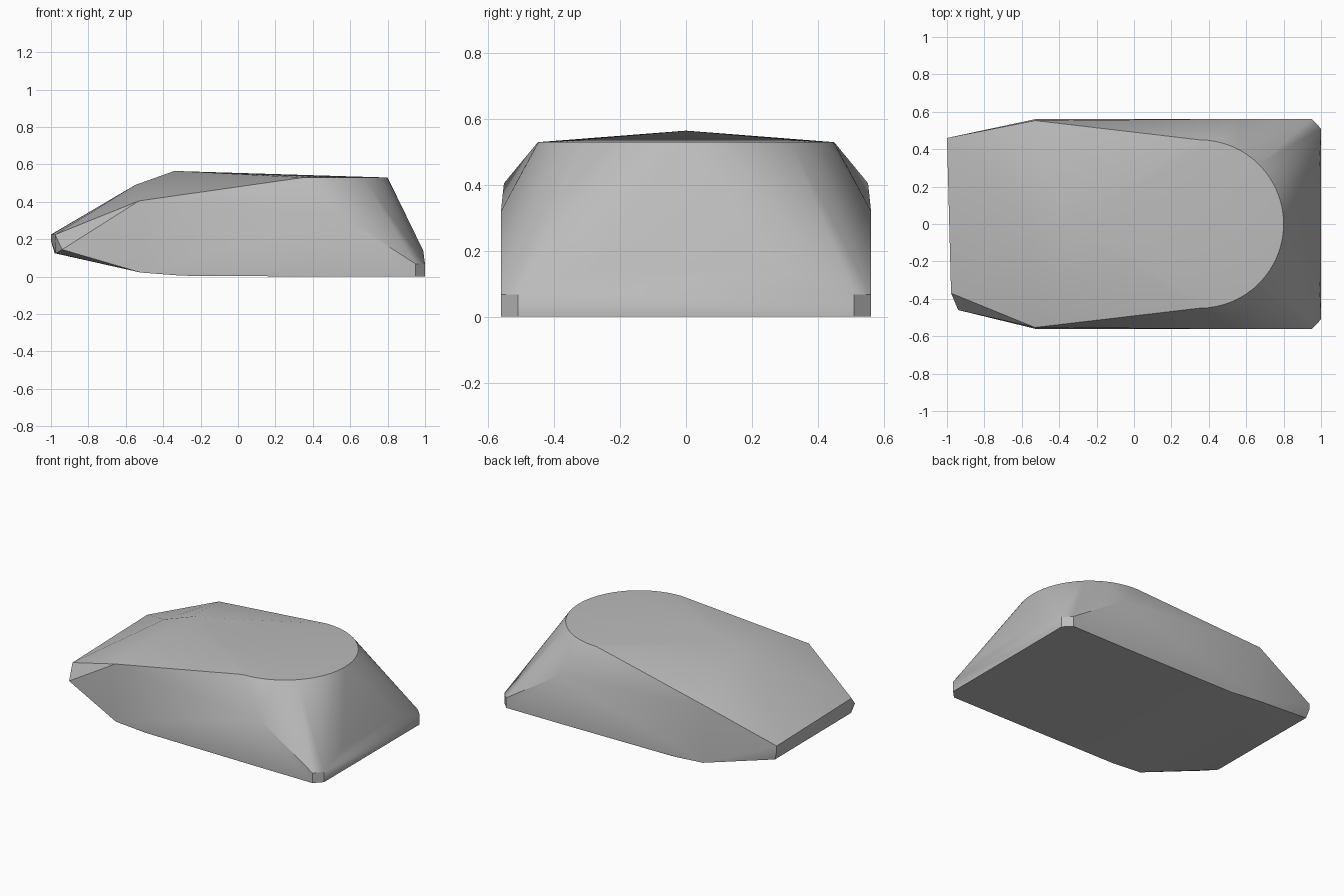
import bpy, bmesh
from math import sin, cos, pi, radians

cube = bpy.data.objects.get("Cube")
if cube:
    bpy.data.objects.remove(cube, do_unlink=True)


def make_material(name, rgb):
    mat = bpy.data.materials.new(name)
    mat.use_nodes = True
    color = (*rgb, 1.0)
    mat.diffuse_color = color
    mat.node_tree.nodes["Principled BSDF"].inputs["Base Color"].default_value = color
    return mat


def both_sides(points):
    return [(x, s * y, z) for x, y, z in points for s in (1, -1)]


# Rounded rim of the roof
STEPS = 32
points = []
for i in range(STEPS + 1):
    a = pi * (i / STEPS - 0.5)
    points.append((0.35 + 0.45 * cos(a), 0.45 * sin(a), 0.53))

# Ridge and brow of the roof
points += [(-0.34, 0, 0.565), (-0.55, 0, 0.49)]

# Shoulders, flanks and belly
points += both_sides([
    (-0.53, 0.553, 0.405), (0.56, 0.562, 0.32),
    (-0.52, 0.562, 0.022), (-0.3, 0.56, 0.005), (0.5, 0.56, 0),
])

# Clipped rear corners and the slight bulge above them
for z in (0, 0.068):
    points += both_sides([(0.95, 0.562, z), (1, 0.51, z)])
points += both_sides([(0.99, 0.3, 0.14)])

# Nose, with one corner clipped more than the other
points += [
    (-1, 0.46, 0.225), (-1, 0.46, 0.19), (-0.98, 0.45, 0.125),
    (-0.978, -0.37, 0.225), (-0.975, -0.37, 0.125), (-0.94, -0.46, 0.145),
]

# Wrap one faceted shell around the outline points
bm = bmesh.new()
for p in points:
    bm.verts.new(p)
bmesh.ops.convex_hull(bm, input=bm.verts[:])
bmesh.ops.delete(bm, geom=[v for v in bm.verts if not v.link_faces], context='VERTS')
bmesh.ops.dissolve_limit(bm, angle_limit=radians(0.3), verts=bm.verts[:], edges=bm.edges[:])
bmesh.ops.recalc_face_normals(bm, faces=bm.faces[:])

mesh = bpy.data.meshes.new("faceted_shell")
bm.to_mesh(mesh)
bm.free()
mesh.materials.append(make_material("mid_grey", (0.5, 0.5, 0.5)))
shell = bpy.data.objects.new("faceted_shell", mesh)
bpy.context.collection.objects.link(shell)

bpy.ops.object.select_all(action='DESELECT')
shell.select_set(True)
bpy.context.view_layer.objects.active = shell
bpy.ops.object.shade_smooth_by_angle(angle=radians(30))
